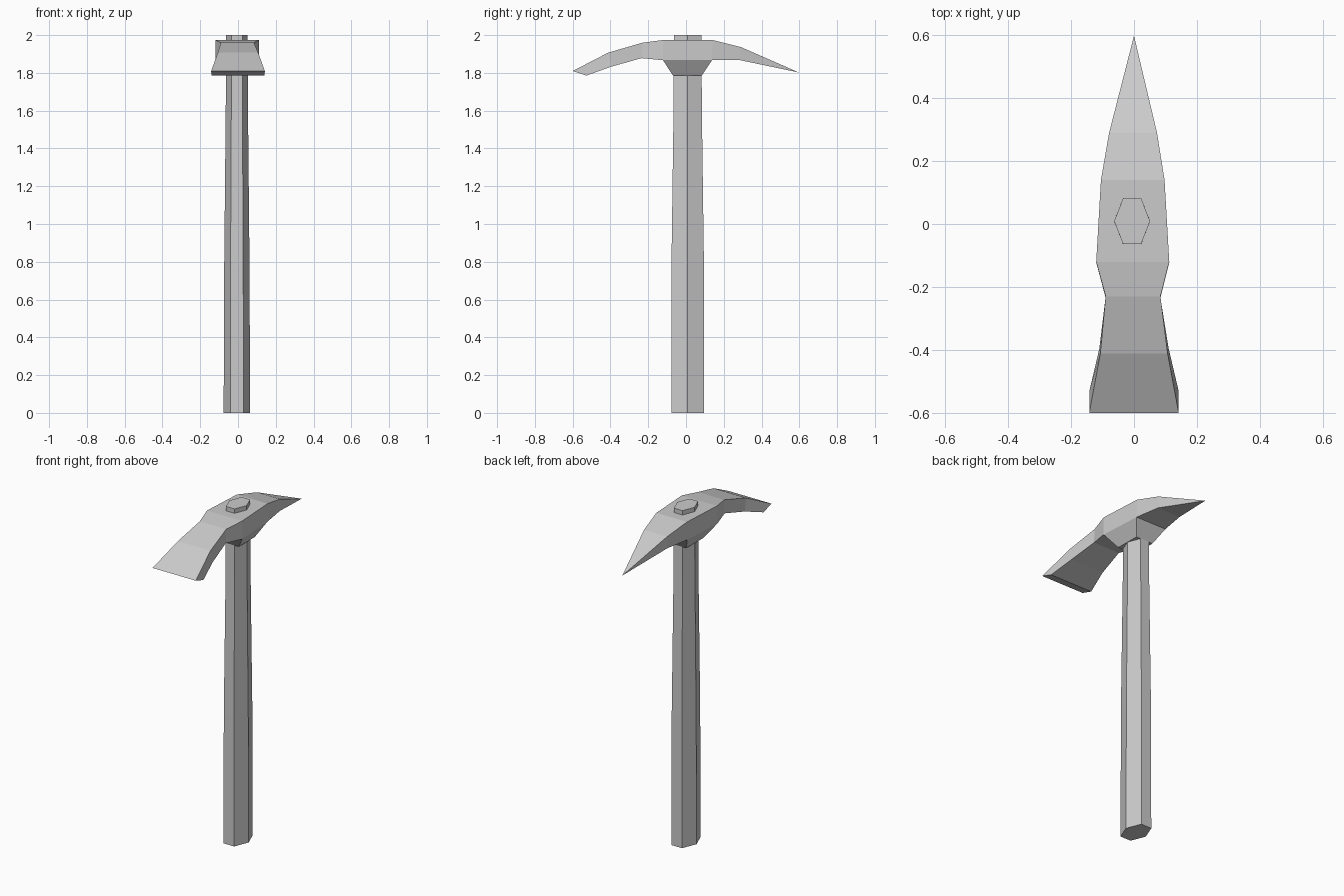
import bpy, bmesh


def loft(name, rings):
    """Flat-shaded solid skinned through equal-sized rings of points."""
    bm = bmesh.new()
    loops = [[bm.verts.new(p) for p in ring] for ring in rings]
    n = len(loops[0])
    for a, b in zip(loops, loops[1:]):
        for i in range(n):
            j = (i + 1) % n
            bm.faces.new((a[i], a[j], b[j], b[i]))
    bm.faces.new(loops[0][::-1])
    bm.faces.new(loops[-1])
    bmesh.ops.remove_doubles(bm, verts=bm.verts[:], dist=0.0005)
    bmesh.ops.recalc_face_normals(bm, faces=bm.faces[:])
    me = bpy.data.meshes.new(name)
    bm.to_mesh(me)
    bm.free()
    ob = bpy.data.objects.new(name, me)
    bpy.context.collection.objects.link(ob)
    return ob


def hexagon(z, rx, ry, cx=-0.006, cy=0.009):
    """Hexagon with flats toward front and back."""
    return [(cx + rx * u, cy + ry * v, z) for u, v in
            ((1, 0), (0.5, 1), (-0.5, 1), (-1, 0), (-0.5, -1), (0.5, -1))]


# handle: six-sided shaft, tapering toward the head
loft("handle", [hexagon(0, 0.070, 0.087),
                hexagon(0.78, 0.067, 0.086),
                hexagon(1.60, 0.059, 0.075),
                hexagon(2.0, 0.057, 0.073)])

# head: box sections from the flat blade (front) to the pick point (back)
# top y, top z, top half width, bottom y, bottom z, bottom half width, centre x
sections = [
    (-0.600, 1.810, 0.142, -0.527, 1.786, 0.141, 0),
    (-0.412, 1.907, 0.107, -0.395, 1.833, 0.110, 0),
    (-0.230, 1.960, 0.087, -0.235, 1.878, 0.087, -0.003),
    (-0.120, 1.974, 0.116, -0.122, 1.867, 0.116, -0.004),
    (0.140, 1.974, 0.101, 0.138, 1.867, 0.101, -0.004),
    (0.290, 1.937, 0.076, 0.288, 1.867, 0.076, -0.003),
    (0.598, 1.802, 0.0, 0.598, 1.802, 0.0, 0),
]
loft("pick_head", [[(c - wt, yt, zt), (c + wt, yt, zt),
                    (c + wb, yb, zb), (c - wb, yb, zb)]
                   for yt, zt, wt, yb, zb, wb, c in sections])

# collar: tapered socket under the head, gripping the handle
loft("collar", [
    [(-0.120, -0.122, 1.867), (0.112, -0.122, 1.867),
     (0.097, 0.138, 1.867), (-0.105, 0.138, 1.867)],
    [(-0.062, -0.068, 1.785), (0.054, -0.068, 1.785),
     (0.052, 0.083, 1.785), (-0.060, 0.083, 1.785)],
])
